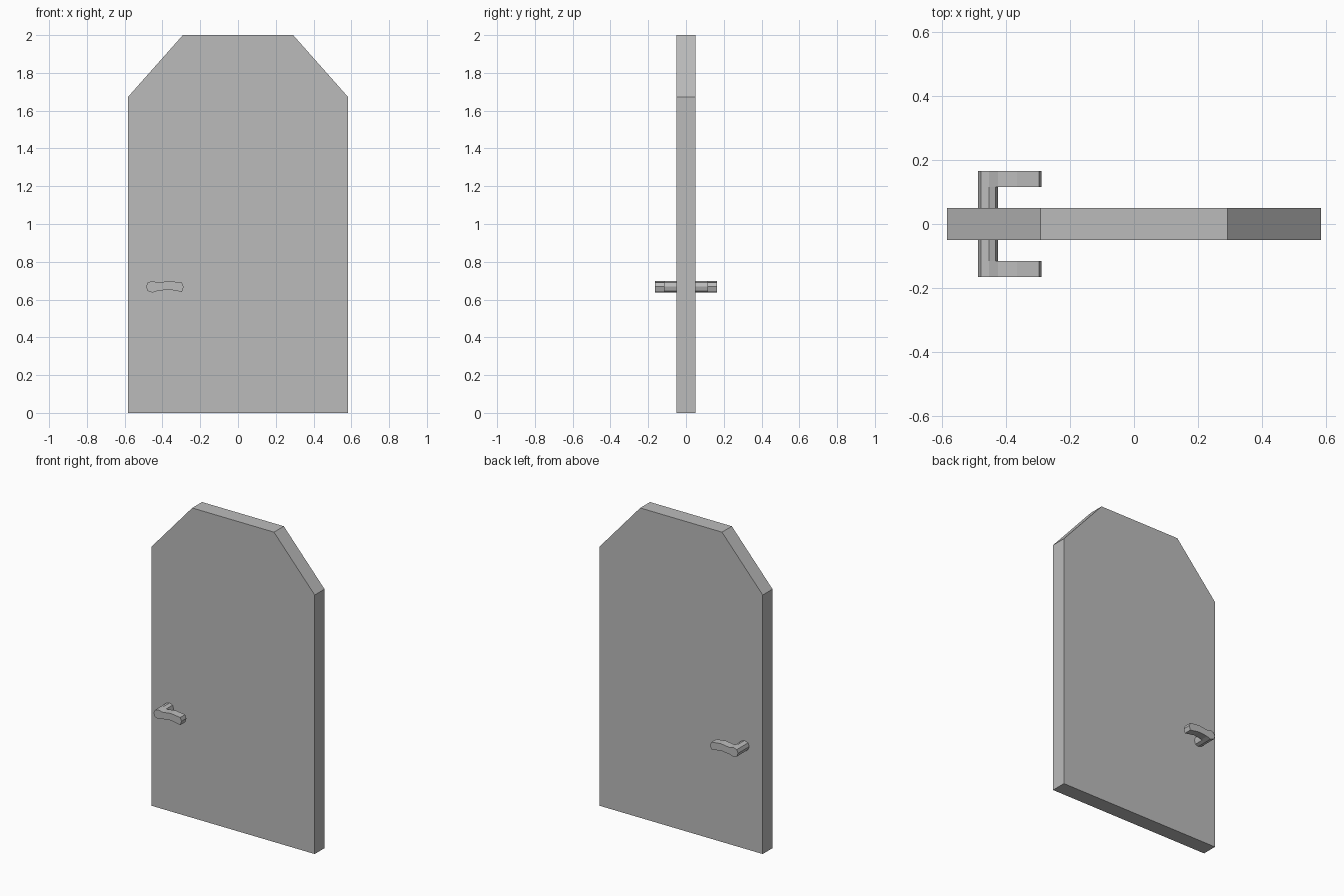
import bpy
import bmesh

cube = bpy.data.objects.get("Cube")
if cube:
    bpy.data.objects.remove(cube, do_unlink=True)

grey = bpy.data.materials.new("plain grey")
grey.use_nodes = True
colour = (0.5, 0.5, 0.5, 1)
grey.diffuse_color = colour
grey.node_tree.nodes["Principled BSDF"].inputs["Base Color"].default_value = colour


def extrude_profile(name, profile, y0, y1):
    """Closed flat-sided solid from an x-z outline, running from y0 to y1."""
    bm = bmesh.new()
    face = bm.faces.new([bm.verts.new((x, y0, z)) for x, z in profile])
    result = bmesh.ops.extrude_face_region(bm, geom=[face])
    moved = [v for v in result["geom"] if isinstance(v, bmesh.types.BMVert)]
    bmesh.ops.translate(bm, verts=moved, vec=(0, y1 - y0, 0))
    bmesh.ops.recalc_face_normals(bm, faces=bm.faces)
    mesh = bpy.data.meshes.new(name)
    bm.to_mesh(mesh)
    bm.free()
    mesh.materials.append(grey)
    obj = bpy.data.objects.new(name, mesh)
    bpy.context.collection.objects.link(obj)
    return obj


# Door slab with clipped upper corners
half, top_half, shoulder = 0.583, 0.292, 1.672
extrude_profile("door_panel", [
    (-half, 0), (half, 0), (half, shoulder), (top_half, 2),
    (-top_half, 2), (-half, shoulder)], -0.05, 0.05)

# Handles: a rounded post and a wavy lever on each face
post_end = [(-0.453, 0.637), (-0.478, 0.645), (-0.487, 0.668),
            (-0.478, 0.69), (-0.453, 0.698)]
post = post_end + [(-0.432, 0.69), (-0.425, 0.668), (-0.432, 0.645)]
lever = post_end + [(-0.425, 0.69), (-0.365, 0.698), (-0.297, 0.69),
                    (-0.288, 0.668), (-0.297, 0.641),
                    (-0.365, 0.653), (-0.425, 0.646)]
for side, name in ((-1, "front"), (1, "back")):
    extrude_profile(name + "_handle_post", post, side * 0.045, side * 0.115)
    extrude_profile(name + "_handle_lever", lever, side * 0.115, side * 0.165)
